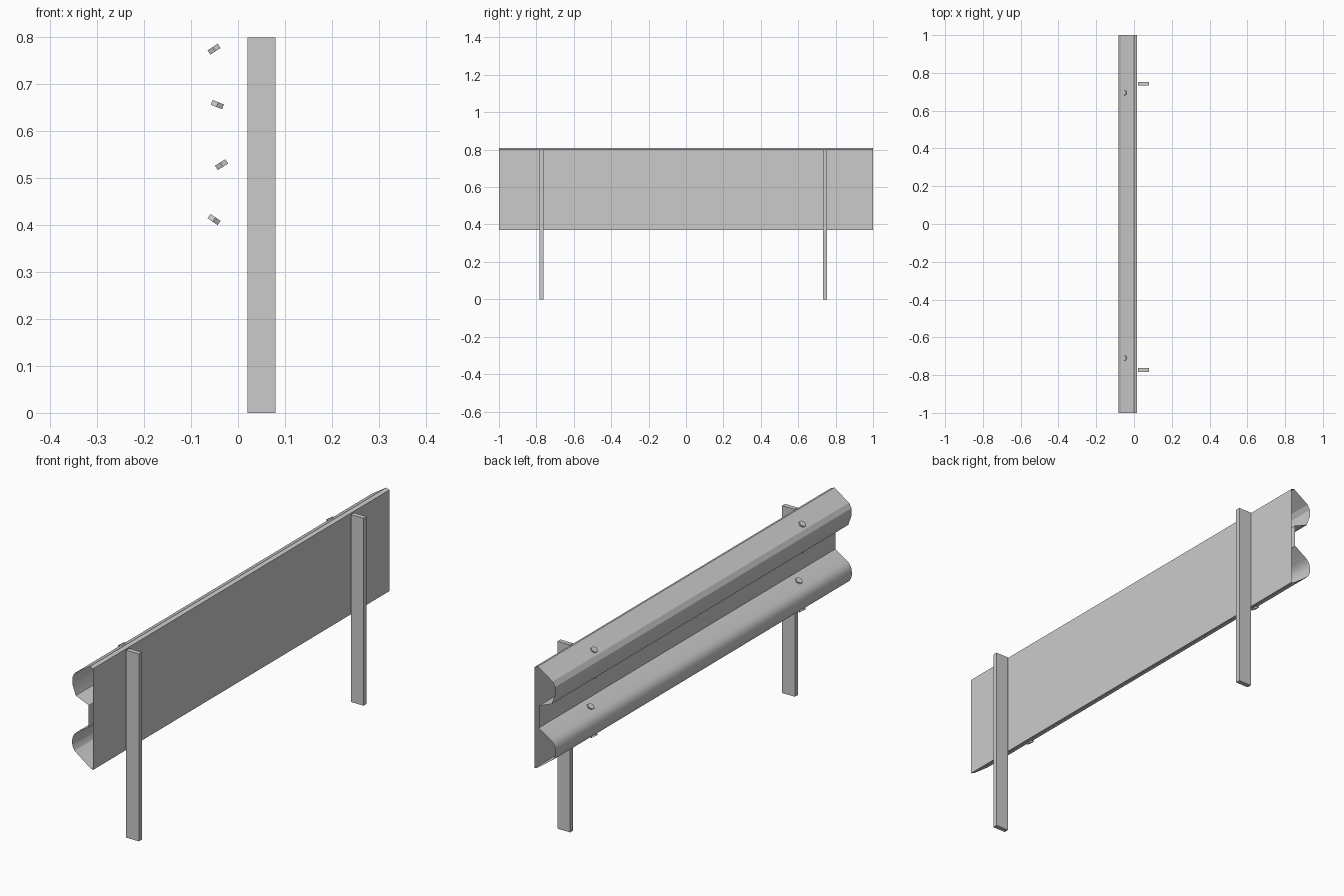
import bpy, bmesh, math
from mathutils import Matrix, Vector

if "Cube" in bpy.data.objects:
    bpy.data.objects.remove(bpy.data.objects["Cube"])


def make_object(name, bm):
    mesh = bpy.data.meshes.new(name)
    bm.to_mesh(mesh)
    bm.free()
    obj = bpy.data.objects.new(name, mesh)
    bpy.context.collection.objects.link(obj)
    return obj


# Rail: thin closed sheet, double-wave cross-section (x, z) swept along y
profile = [
    (0.015, 0.802), (0.0, 0.808),
    (-0.070, 0.762), (-0.082, 0.742), (-0.082, 0.710), (-0.066, 0.666),
    (-0.005, 0.641), (-0.005, 0.547),
    (-0.062, 0.511), (-0.073, 0.500), (-0.080, 0.487), (-0.083, 0.472),
    (-0.083, 0.457), (-0.080, 0.443), (-0.072, 0.429),
    (0.0, 0.376), (0.015, 0.370),
]
bm = bmesh.new()
near = [bm.verts.new((x, -1, z)) for x, z in profile]
far = [bm.verts.new((x, 1, z)) for x, z in profile]
for i in range(len(profile)):
    j = (i + 1) % len(profile)
    bm.faces.new((near[i], near[j], far[j], far[i]))
bmesh.ops.recalc_face_normals(bm, faces=bm.faces)
rail = make_object("guard_rail", bm)
bpy.context.view_layer.objects.active = rail
rail.select_set(True)
bpy.ops.object.shade_smooth_by_angle(angle=math.radians(22))
rail.select_set(False)

# Posts: flat upright bars behind the rail
for name, y in (("post_back", 0.743), ("post_front", -0.773)):
    bm = bmesh.new()
    bmesh.ops.create_cube(bm, size=1, matrix=Matrix.Translation((0.05, y, 0.4))
                          @ Matrix.Diagonal((0.06, 0.02, 0.8, 1)))
    make_object(name, bm)

# Bolt heads: hexagons lying flush on each slope (x, z, slope in degrees)
bolts = [(-0.051, 0.775, 33), (-0.044, 0.657, -22),
         (-0.035, 0.529, 32), (-0.051, 0.412, -34)]
for row, y in (("back", 0.695), ("front", -0.71)):
    for i, (x, z, slope) in enumerate(bolts):
        bm = bmesh.new()
        m = Matrix.Translation((x, y, z)) @ Matrix.Rotation(math.radians(-slope), 4, 'Y')
        bmesh.ops.create_cone(bm, cap_ends=True, segments=6, radius1=0.015,
                              radius2=0.015, depth=0.011, matrix=m)
        make_object(f"bolt_{row}_{i + 1}", bm)
